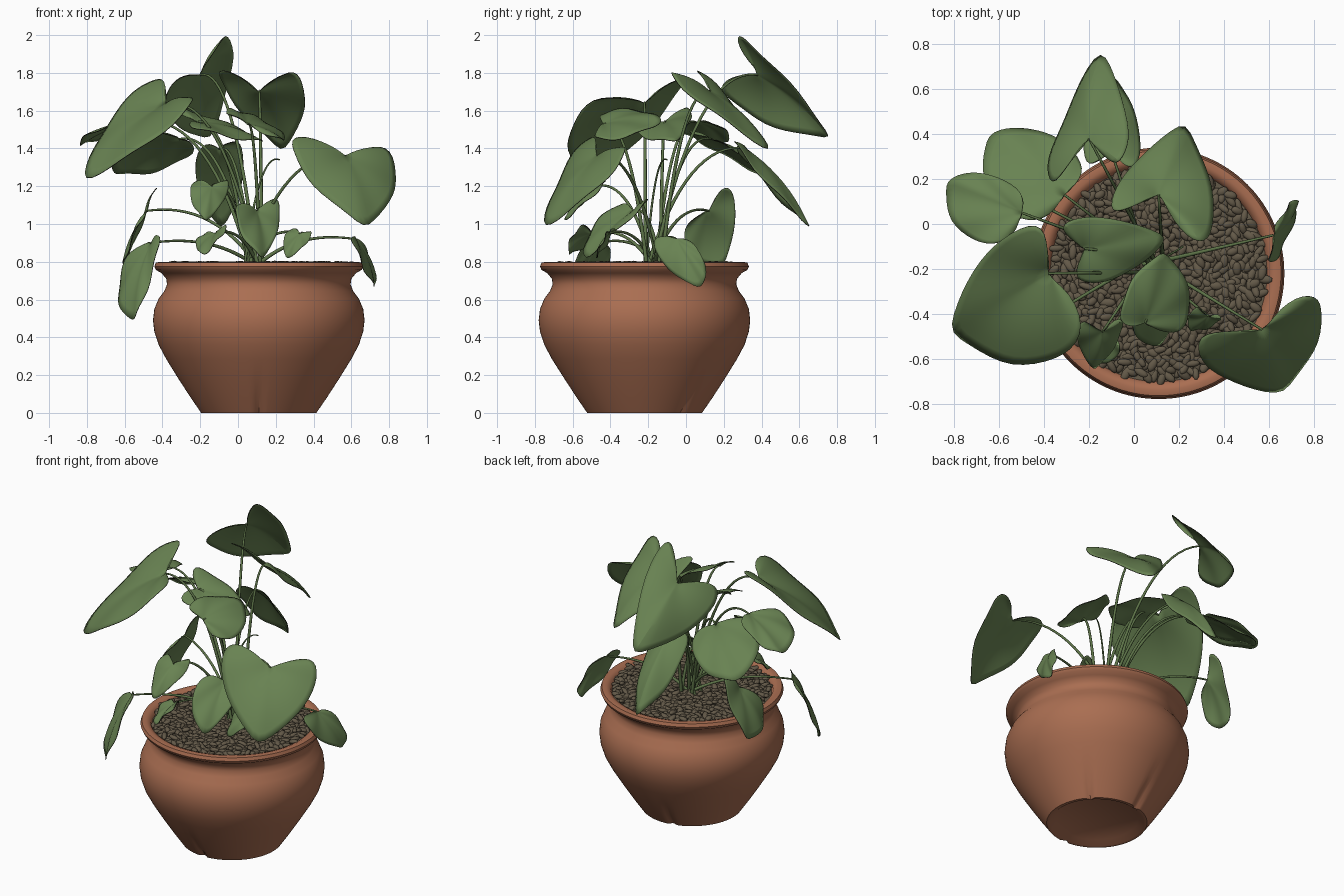
import bpy, bmesh, math, random
from mathutils import Vector, Matrix

random.seed(4)
cube = bpy.data.objects.get("Cube")
if cube:
    bpy.data.objects.remove(cube, do_unlink=True)


def material(name, color):
    mat = bpy.data.materials.new(name)
    mat.use_nodes = True
    mat.diffuse_color = (*color, 1)
    mat.node_tree.nodes["Principled BSDF"].inputs["Base Color"].default_value = (*color, 1)
    return mat


terracotta = material("terracotta", (.40, .155, .083))
leaf_green = material("leaf green", (.14, .225, .085))
leaf_edge = material("dark leaf edge", (.03, .03, .02))
stem_green = material("stem green", (.11, .175, .065))
pebble_brown = material("pebble brown", (.125, .10, .065))

POT = Vector((.11, -.22, 0))
ROOT = Vector((.08, -.17, .77))


def add_mesh(name, bm, *mats):
    bmesh.ops.recalc_face_normals(bm, faces=bm.faces)
    mesh = bpy.data.meshes.new(name)
    bm.to_mesh(mesh)
    bm.free()
    for mat in mats:
        mesh.materials.append(mat)
    obj = bpy.data.objects.new(name, mesh)
    bpy.context.collection.objects.link(obj)
    bpy.ops.object.select_all(action='DESELECT')
    obj.select_set(True)
    bpy.context.view_layer.objects.active = obj
    bpy.ops.object.shade_smooth_by_angle(angle=math.radians(45))
    return obj


# Pot: lathed wall with a rolled rim, recessed underside and drain grooves
def build_pot():
    profile = [(0, .03), (.25, .025), (.285, 0), (.305, 0), (.36, .08), (.425, .18),
               (.49, .285), (.53, .36), (.553, .43), (.56, .49), (.553, .55), (.53, .605),
               (.5, .645), (.486, .68), (.49, .71), (.515, .74), (.545, .757),
               (.553, .775), (.545, .795), (.52, .8), (.495, .79), (.48, .76), (.47, .7)]
    grooves = [math.radians(a) for a in (-90, 42, 102)]
    steps = 128
    bm = bmesh.new()
    rings = []
    for r, z in profile:
        ring = []
        for i in range(steps):
            angle = math.tau * i / steps
            near = min(abs(math.remainder(angle - g, math.tau)) for g in grooves)
            dent = .025 * max(0, 1 - z / .2) * max(0, 1 - near / .1)
            rad = r - dent if r > .3 else r
            ring.append(bm.verts.new(POT + Vector((rad * math.cos(angle), rad * math.sin(angle), z))))
        rings.append(ring)
    for low, high in zip(rings, rings[1:]):
        for i in range(steps):
            j = (i + 1) % steps
            bm.faces.new((low[i], low[j], high[j], high[i]))
    bmesh.ops.remove_doubles(bm, verts=bm.verts, dist=.0005)
    add_mesh("pot", bm, terracotta)


# Soil disc and the pebbles spread over it
def build_pebbles():
    bm = bmesh.new()
    bmesh.ops.create_circle(bm, cap_ends=True, segments=64, radius=.485,
                            matrix=Matrix.Translation(POT + Vector((0, 0, .765))))
    add_mesh("soil", bm, pebble_brown)
    bm = bmesh.new()
    count = 800
    for i in range(count):
        r = .475 * math.sqrt((i + .5) / count)
        a = i * 2.39996 + random.uniform(-.02, .02)
        place = POT + Vector((r * math.cos(a), r * math.sin(a), random.uniform(.77, .79)))
        turn = Matrix.Rotation(random.uniform(0, math.tau), 4, 'Z') @ \
            Matrix.Rotation(random.uniform(-.4, .4), 4, 'Y')
        size = Matrix.Diagonal((random.uniform(.026, .038), random.uniform(.015, .02), .013, 1))
        bmesh.ops.create_icosphere(bm, subdivisions=2, radius=1,
                                   matrix=Matrix.Translation(place) @ turn @ size)
    add_mesh("pebbles", bm, pebble_brown)


# Stem: a tapering tube that rises from the soil and arches to its end
def stem(name, end, thick=.009):
    start = ROOT + Vector((random.uniform(-.05, .05), random.uniform(-.05, .05), 0))
    bend = start.lerp(end, .4)
    bend.z = end.z + .05
    curve = bpy.data.curves.new(name, 'CURVE')
    curve.dimensions = '3D'
    curve.bevel_depth = thick
    curve.bevel_resolution = 2
    curve.use_fill_caps = True
    line = curve.splines.new('POLY')
    n = 16
    line.points.add(n)
    for i, p in enumerate(line.points):
        t = i / n
        p.co = (*(start.lerp(bend, t).lerp(bend.lerp(end, t), t)), 1)
        p.radius = 1.2 - .6 * t
    curve.materials.append(stem_green)
    bpy.context.collection.objects.link(bpy.data.objects.new(name, curve))


# Half of the heart outline: share of the lobe direction, share of the tip direction
HALF = [(.12, -.03), (.4, -.09), (.72, -.11), (.95, -.06), (1.06, .08), (1.06, .25),
        (.98, .44), (.82, .62), (.57, .78), (.28, .92)]


# Leaf: heart-shaped blade fanned from the stem joint, arched between joint and edge
def leaf(name, base, tip, lobe_a, lobe_b):
    base, tip, lobe_a, lobe_b = (Vector(p) for p in (base, tip, lobe_a, lobe_b))
    along, side_a, side_b = tip - base, lobe_a - base, lobe_b - base
    normal = (side_b - side_a).cross(along).normalized()
    if normal.z < 0:
        normal = -normal
    edge = [side_a * a + along * b for a, b in HALF] + [along * 1.03]
    edge += [side_b * a + along * b for a, b in reversed(HALF)]
    bm = bmesh.new()
    center = bm.verts.new(base)
    rings = []
    count = 5
    for k in range(1, count + 1):
        f = k / count
        ring = []
        for i, e in enumerate(edge):
            arch = .3 * f * (1 - f) * e.length
            wave = .012 * f * f * math.sin(i * 1.6)
            ring.append(bm.verts.new(base + e * f + normal * (arch + wave)))
        rings.append(ring)
    for i in range(len(edge) - 1):
        bm.faces.new((center, rings[0][i], rings[0][i + 1]))
        for low, high in zip(rings, rings[1:]):
            bm.faces.new((low[i], high[i], high[i + 1], low[i + 1]))
    obj = add_mesh(name + "_leaf", bm, leaf_green, leaf_edge)
    smooth = obj.modifiers.new("smooth", 'SUBSURF')
    smooth.levels = smooth.render_levels = 1
    shell = obj.modifiers.new("thickness", 'SOLIDIFY')
    shell.thickness = .004
    shell.material_offset_rim = 1
    stem(name + "_stem", base)


build_pot()
build_pebbles()

# Tall leaves
leaf("front_left", (.57, -.47, 1.36), (.67, -.75, .99), (.29, -.53, 1.45), (.8, -.32, 1.38))
leaf("top_back", (-.2, .38, 1.79), (-.15, .77, 1.46), (-.38, .2, 1.7), (-.05, .29, 1.99))
leaf("back_left", (.11, .13, 1.7), (.23, .45, 1.39), (-.1, .08, 1.81), (.31, -.08, 1.79))
leaf("front_right", (-.38, -.22, 1.64), (-.81, -.48, 1.24), (-.47, -.01, 1.76), (-.25, -.52, 1.63))
leaf("back_right", (-.31, .13, 1.45), (-.64, .39, 1.27), (-.25, .3, 1.37), (-.5, .02, 1.48))
leaf("far_right", (-.5, .05, 1.54), (-.83, .17, 1.42), (-.55, .18, 1.52), (-.63, -.09, 1.54))
leaf("centre", (-.22, -.11, 1.54), (.14, -.06, 1.44), (-.22, -.26, 1.51), (-.3, .01, 1.61))
leaf("upper_front", (.05, -.44, 1.53), (.13, -.13, 1.55), (-.06, -.41, 1.6), (.22, -.46, 1.45))
leaf("back", (-.1, .32, 1.4), (-.09, .66, .99), (-.22, .3, 1.36), (.02, .28, 1.4))

# Low leaves
leaf("low_front_right", (-.46, -.46, .9), (-.55, -.61, .5), (-.42, -.54, .9), (-.6, -.4, .8))
leaf("low_left", (.62, -.05, .92), (.72, .06, .67), (.61, -.17, .9), (.67, .06, .87))
leaf("low_back_right", (-.48, .12, 1.07), (-.59, .2, .79), (-.44, .23, 1.19), (-.55, -.01, .95))
leaf("low_front", (.1, -.28, 1.07), (.13, -.53, .82), (-.01, -.39, 1.09), (.21, -.21, 1.12))
leaf("mid_front", (-.14, -.48, 1.2), (-.17, -.65, 1.02), (-.24, -.45, 1.22), (-.05, -.43, 1.22))
leaf("small_front_right", (-.12, -.5, .95), (-.18, -.62, .84), (-.2, -.47, .94), (-.06, -.55, .99))
leaf("small_front_left", (.33, -.41, .95), (.26, -.48, .82), (.27, -.38, .97), (.39, -.42, .95))

# Young sprout without a blade
stem("sprout", Vector((.22, -.1, 1.34)), .006)
